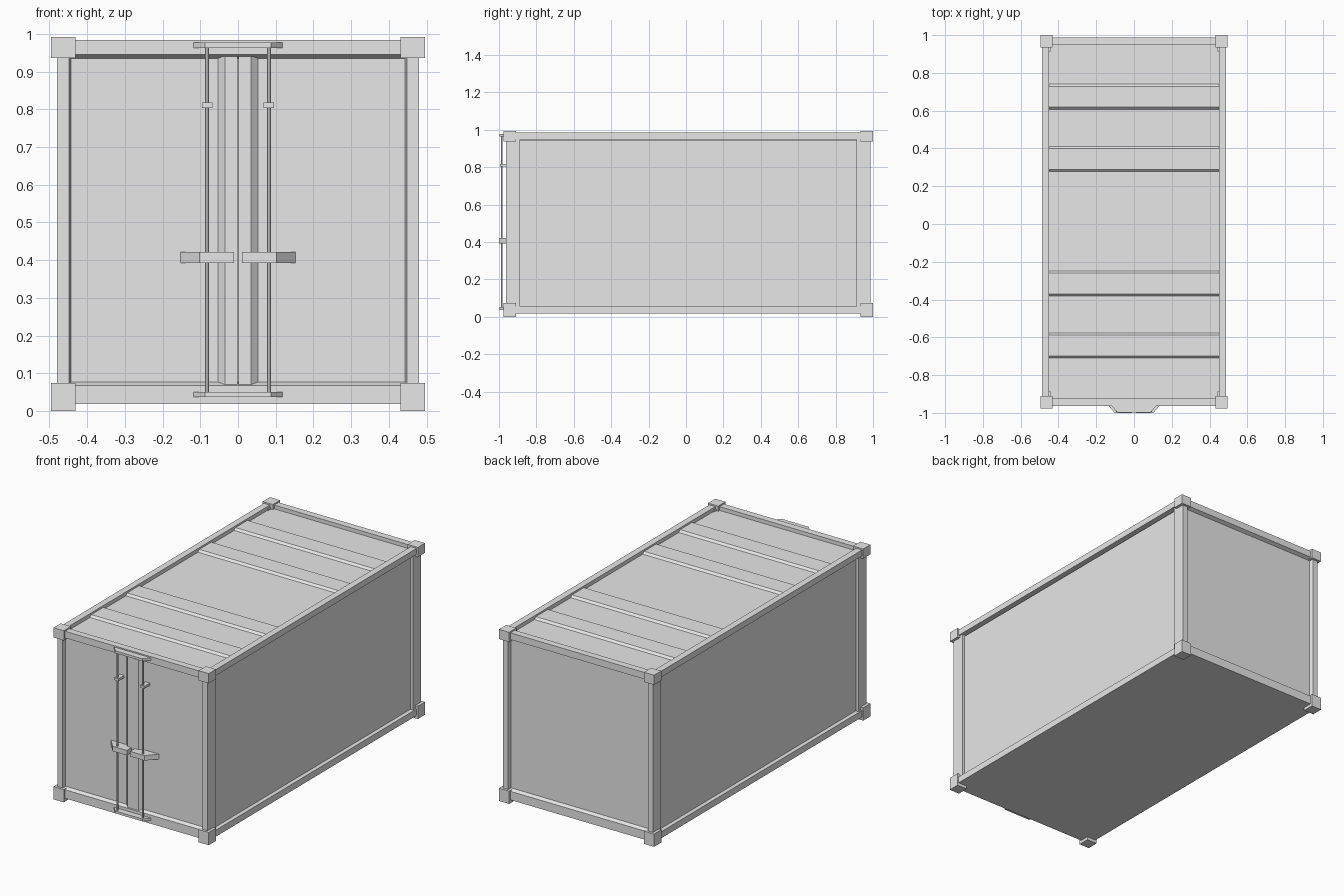
import bpy, bmesh
from mathutils import Vector

cube = bpy.data.objects.get("Cube")
if cube:
    bpy.data.objects.remove(cube)

grey = bpy.data.materials.new("light_grey")
grey.use_nodes = True
grey.diffuse_color = (0.8, 0.8, 0.8, 1)
grey.node_tree.nodes["Principled BSDF"].inputs["Base Color"].default_value = (0.8, 0.8, 0.8, 1)


def finish(name, bm):
    bmesh.ops.recalc_face_normals(bm, faces=bm.faces)
    mesh = bpy.data.meshes.new(name)
    bm.to_mesh(mesh)
    bm.free()
    mesh.materials.append(grey)
    obj = bpy.data.objects.new(name, mesh)
    bpy.context.scene.collection.objects.link(obj)
    return obj


def prism(name, profile, axis, start, end):
    """Extrude a profile along an axis; profile holds the other two coordinates in x, y, z order."""
    bm = bmesh.new()

    def point(p, t):
        co = list(p)
        co.insert("xyz".index(axis), t)
        return bm.verts.new(co)

    face = bm.faces.new([point(p, start) for p in profile])
    shift = Vector([end - start if a == axis else 0 for a in "xyz"])
    new = bmesh.ops.extrude_face_region(bm, geom=[face])["geom"]
    bmesh.ops.translate(bm, vec=shift, verts=[v for v in new if isinstance(v, bmesh.types.BMVert)])
    return finish(name, bm)


def box(name, x, y, z):
    return prism(name, [(x[0], y[0]), (x[1], y[0]), (x[1], y[1]), (x[0], y[1])], "z", *z)


# Main levels
MID = 0.012            # centre of the body along y
FRAME = 0.975          # half length of the frame
PANEL = 0.954          # half length to the end panels
SIDE = 0.464           # half width to the side panels
BASE, TOP = 0.018, 0.984
ROOF = 0.962

SIDES = (("left", 1), ("right", -1))
ENDS = (("front", -1), ("back", 1))

# Floor, side walls and end walls as one closed body
box("body", (-SIDE, SIDE), (MID - PANEL, MID + PANEL), (BASE, ROOF - 0.02))

# Roof sheet with four raised ribs
roof = [(MID - 0.945, 0.93), (MID - 0.945, ROOF)]
for y0 in (-0.71, -0.382, 0.277, 0.607):
    roof += [(y0, ROOF), (y0 + 0.012, ROOF + 0.012),
             (y0 + 0.122, ROOF + 0.012), (y0 + 0.134, ROOF)]
roof += [(MID + 0.945, ROOF), (MID + 0.945, 0.93)]
prism("roof", roof, "x", -0.452, 0.452)

# Frame: long rails, corner posts and corner blocks
for side, sx in SIDES:
    for level, z in (("bottom", (BASE, 0.056)), ("top", (0.949, TOP))):
        box(f"{side}_{level}_rail", (sx * 0.45, sx * 0.488), (MID - 0.95, MID + 0.95), z)
    for end, sy in ENDS:
        def at(d):
            return MID + sy * d
        post = [(sx * 0.48, at(0.9)), (sx * 0.48, at(FRAME)), (sx * 0.448, at(FRAME)),
                (sx * 0.443, at(PANEL)), (sx * 0.443, at(0.9))]
        prism(f"{end}_{side}_post", post, "z", 0.03, 0.97)
        for level, z in (("bottom", (0, 0.074)), ("top", (0.936, 0.992))):
            box(f"{end}_{side}_{level}_corner", (sx * 0.431, sx * 0.496),
                (at(0.922), at(0.988)), z)

# End rails with sloped inner edges
for end, sy in ENDS:
    outer, panel, inner = (MID + sy * d for d in (FRAME, PANEL, 0.935))
    prism(f"{end}_top_rail", [(outer, TOP), (outer, 0.945), (panel, 0.935),
                              (inner, 0.935), (inner, TOP)], "x", -0.45, 0.45)
    prism(f"{end}_bottom_rail", [(outer, BASE), (outer, 0.068), (panel, 0.077),
                                 (inner, 0.077), (inner, BASE)], "x", -0.45, 0.45)

# Doors: raised edge strips meeting at the centre, rods, clips and handles
DOOR = MID - PANEL
for side, sx in SIDES:
    strip = [(sx * 0.0008, DOOR + 0.01), (sx * 0.053, DOOR + 0.01), (sx * 0.053, DOOR),
             (sx * 0.035, DOOR - 0.016), (sx * 0.0008, DOOR - 0.016)]
    prism(f"{side}_door_edge", strip, "z", 0.07, 0.94)

    bm = bmesh.new()
    bmesh.ops.create_cone(bm, cap_ends=True, segments=8, radius1=0.005, radius2=0.005, depth=0.92)
    rod = finish(f"{side}_lock_rod", bm)
    rod.location = (sx * 0.082, -0.985, 0.508)

    box(f"{side}_rod_clip", (sx * 0.068, sx * 0.096), (-0.994, DOOR), (0.804, 0.818))
    handle = [(sx * 0.01, DOOR), (sx * 0.153, DOOR), (sx * 0.102, -1), (sx * 0.01, -1)]
    prism(f"{side}_door_handle", handle, "z", 0.393, 0.422)

# Tapered rod brackets on the front rails
for level, z in (("bottom", (0.037, 0.051)), ("top", (0.963, 0.977))):
    bracket = [(-0.12, -0.96), (0.12, -0.96), (0.087, -0.998), (-0.087, -0.998)]
    prism(f"{level}_rod_bracket", bracket, "z", *z)
